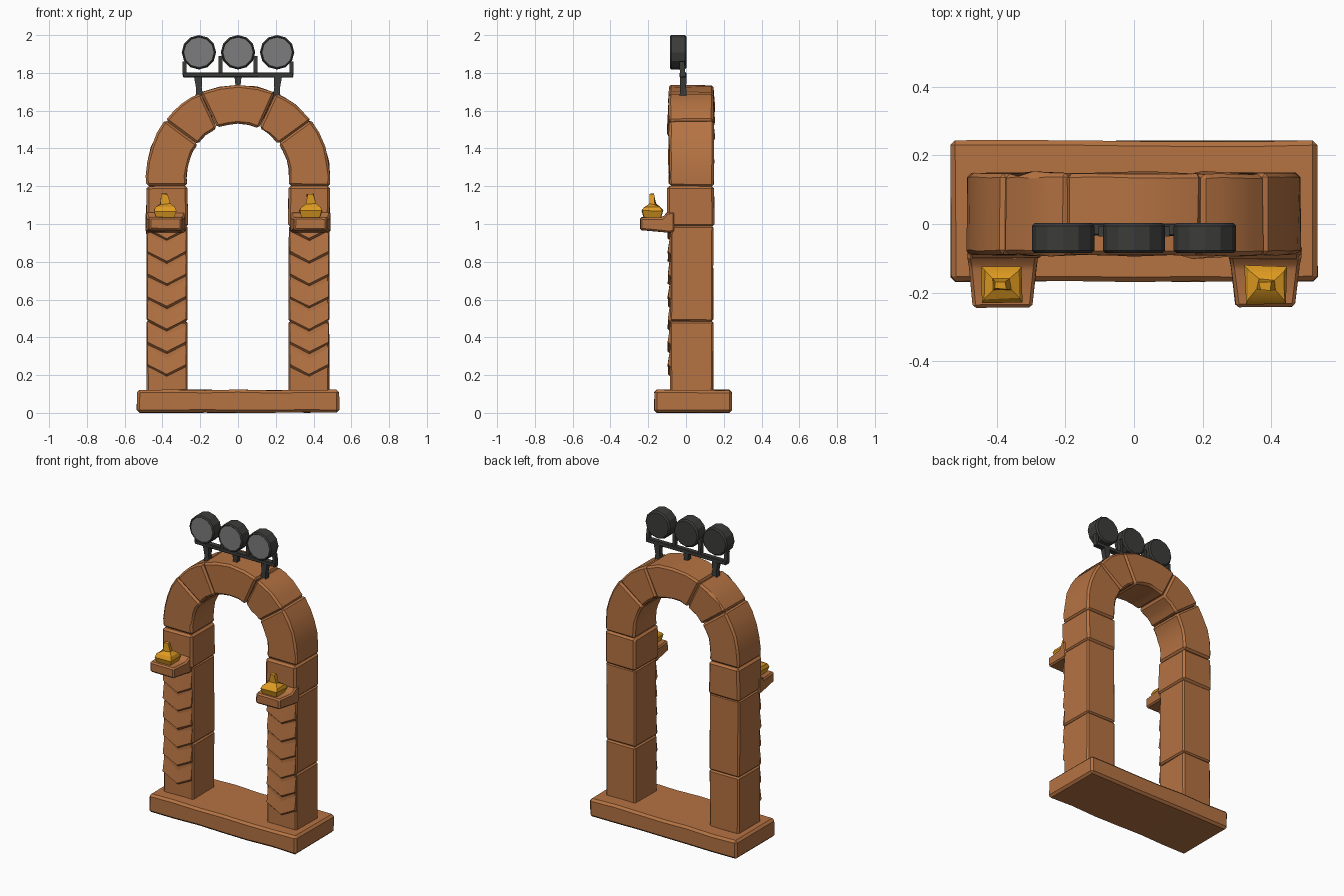
import bpy, bmesh, math, random
from mathutils import Vector

if "Cube" in bpy.data.objects:
    bpy.data.objects.remove(bpy.data.objects["Cube"])
random.seed(4)


def material(name, rgb):
    m = bpy.data.materials.new(name)
    m.diffuse_color = (*rgb, 1)
    m.use_nodes = True
    m.node_tree.nodes["Principled BSDF"].inputs["Base Color"].default_value = m.diffuse_color
    return m


STONE = material("warm_stone", (0.46, 0.17, 0.055))
GOLD = material("gold_flame", (0.74, 0.33, 0.015))
DARK = material("dark_metal", (0.045, 0.045, 0.043))
LENS = material("grey_lens", (0.20, 0.20, 0.20))


def finish(name, bm, mats, bevel=0, jitter=0):
    for v in bm.verts:
        v.co += Vector([random.uniform(-jitter, jitter) for _ in range(3)])
    bmesh.ops.recalc_face_normals(bm, faces=bm.faces)
    if bevel:
        edges = [e for e in bm.edges if e.calc_face_angle(0) > 0.7]
        bmesh.ops.bevel(bm, geom=edges, offset=bevel, segments=1, affect='EDGES')
    me = bpy.data.meshes.new(name)
    bm.to_mesh(me)
    bm.free()
    for m in mats:
        me.materials.append(m)
    ob = bpy.data.objects.new(name, me)
    bpy.context.collection.objects.link(ob)
    return ob


def prism(name, pts, y0, y1, mat, bevel=0, jitter=0):
    """Extrude an x-z outline from y0 to y1."""
    bm = bmesh.new()
    a = [bm.verts.new((x, y0, z)) for x, z in pts]
    b = [bm.verts.new((x, y1, z)) for x, z in pts]
    bm.faces.new(a)
    bm.faces.new(b[::-1])
    for i in range(len(pts)):
        j = (i + 1) % len(pts)
        bm.faces.new((a[j], a[i], b[i], b[j]))
    return finish(name, bm, [mat], bevel, jitter)


def box(name, x0, x1, y0, y1, z0, z1, mat, bevel=0, jitter=0):
    return prism(name, [(x0, z0), (x1, z0), (x1, z1), (x0, z1)], y0, y1, mat, bevel, jitter)


def rings(name, sections, mats, bevel=0, jitter=0):
    """Skin equal-length vertex rings and cap both ends."""
    bm = bmesh.new()
    rs = [[bm.verts.new(p) for p in s] for s in sections]
    n = len(rs[0])
    for a, b in zip(rs, rs[1:]):
        for i in range(n):
            j = (i + 1) % n
            bm.faces.new((a[i], a[j], b[j], b[i]))
    bm.faces.new(rs[0][::-1])
    bm.faces.new(rs[-1])
    return finish(name, bm, mats, bevel, jitter)


def rect(cx, cy, hx, hy, z):
    return [(cx - hx, cy - hy, z), (cx + hx, cy - hy, z), (cx + hx, cy + hy, z), (cx - hx, cy + hy, z)]


# base slab with slightly uneven long edges
xs = [-0.535 + 1.07 * i / 6 for i in range(7)]
prism("base_slab", [(x, 0.002) for x in xs] + [(x, 0.121) for x in xs[::-1]],
      -0.167, 0.242, STONE, 0.014, 0.003)


# arch stones, angles measured from straight up
def arch_stone(name, a0, a1, foot=0):
    angs = [math.radians(a0 + (a1 - a0) * i / 4) for i in range(5)]
    outer = [(0.487 * math.sin(a), 1.25 + 0.487 * math.cos(a)) for a in angs]
    inner = [(0.272 * math.sin(a), 1.25 + 0.283 * math.cos(a)) for a in angs]
    if foot:
        outer.append((foot * 0.485, 1.2))
        inner.append((foot * 0.27, 1.2))
    prism(name, outer + inner[::-1], -0.09, 0.147, STONE, 0.012, 0.003)


arch_stone("keystone", -24, 24)

for s, side in ((-1, "left"), (1, "right")):
    arch_stone(side + "_upper_arch_stone", s * 24, s * 52)
    arch_stone(side + "_lower_arch_stone", s * 52, s * 90, s)

    # pillar blocks
    x0, x1 = sorted((s * 0.268, s * 0.484))
    cx = s * 0.377
    box(side + "_pillar_low", x0, x1, -0.083, 0.144, 0.11, 0.485, STONE, 0.009, 0.002)
    box(side + "_pillar_high", x0, x1, -0.083, 0.144, 0.485, 0.99, STONE, 0.009, 0.002)
    box(side + "_capital", x0 - 0.002, x1 + 0.002, -0.1, 0.15, 0.985, 1.2, STONE, 0.013, 0.002)

    # overlapping chevron relief on the pillar front
    for k in range(7):
        z = 0.2 + 0.12 * k
        h = 0.102

        def row(y, dz):
            return [(cx - h, y, z + 0.052 + dz), (cx, y, z + dz), (cx + h, y, z + 0.052 + dz)]
        bm = bmesh.new()
        back, lip, top = [[bm.verts.new(p) for p in r] for r in
                          (row(-0.078, -0.012), row(-0.096, 0.004), row(-0.080, 0.12))]
        for a, b in ((back, lip), (lip, top), (top, back)):
            for i in range(2):
                bm.faces.new((a[i], a[i + 1], b[i + 1], b[i]))
        for i in (0, 2):
            bm.faces.new((back[i], lip[i], top[i]))
        finish(side + "_chevron", bm, [STONE], 0, 0.0015)

    # tapered ledge holding the flame
    lx = s * 0.383

    def ledge(y, hx, zb, zt):
        return [(lx - hx, y, zb), (lx + hx, y, zb), (lx + hx, y, zt), (lx - hx, y, zt)]
    rings(side + "_ledge", [ledge(-0.06, 0.106, 0.955, 1.065), ledge(-0.10, 0.104, 0.955, 1.06),
                            ledge(-0.125, 0.10, 0.958, 1.035), ledge(-0.243, 0.086, 0.968, 1.035)],
          [STONE], 0.009, 0.002)

    # pointed flame ornament
    fx, fy = s * 0.385, -0.177
    rings(side + "_flame", [rect(fx, fy, 0.045, 0.04, 1.025), rect(fx, fy, 0.06, 0.055, 1.07),
                            rect(fx, fy, 0.05, 0.042, 1.088), rect(fx, fy, 0.024, 0.016, 1.105),
                            rect(fx - 0.003, fy - 0.003, 0.015, 0.011, 1.158)],
          [GOLD], 0, 0.004)

    # outer support leg of the lamp bar
    rings(side + "_lamp_leg", [rect(s * 0.203, -0.015, 0.022, 0.02, 1.66),
                               rect(s * 0.207, -0.015, 0.015, 0.016, 1.72),
                               rect(s * 0.212, -0.015, 0.022, 0.017, 1.785)], [DARK])

    # lamp holders
    for x, ht in ((0.283, 1.86), (0.093, 1.89)):
        rings(side + "_lamp_holder", [rect(s * x, -0.017, 0.010, 0.014, 1.785),
                                      rect(s * x, -0.022, 0.010, 0.014, ht)], [DARK])

# lamp bar and middle leg
box("lamp_bar", -0.292, 0.292, -0.034, 0.002, 1.776, 1.802, DARK, 0.004, 0.001)
rings("middle_lamp_leg", [rect(0, -0.015, 0.012, 0.016, 1.72),
                          rect(0, -0.015, 0.019, 0.016, 1.785)], [DARK])

# three round lamps with grey front lenses
for x in (-0.207, 0, 0.207):
    def ring(r, y):
        return [(x + r * math.cos(i * math.tau / 12), y, 1.909 + r * math.sin(i * math.tau / 12))
                for i in range(12)]
    lamp = rings("round_lamp", [ring(0.082, 0.003), ring(0.091, -0.006), ring(0.091, -0.078),
                                ring(0.084, -0.085), ring(0.08, -0.081)], [DARK, LENS])
    for f in lamp.data.polygons:
        if f.center.y < -0.08 and len(f.vertices) == 12:
            f.material_index = 1

# soft shading on shallow edges
for ob in bpy.data.objects:
    ob.select_set(True)
bpy.context.view_layer.objects.active = bpy.data.objects["base_slab"]
bpy.ops.object.shade_smooth_by_angle(angle=math.radians(25))
